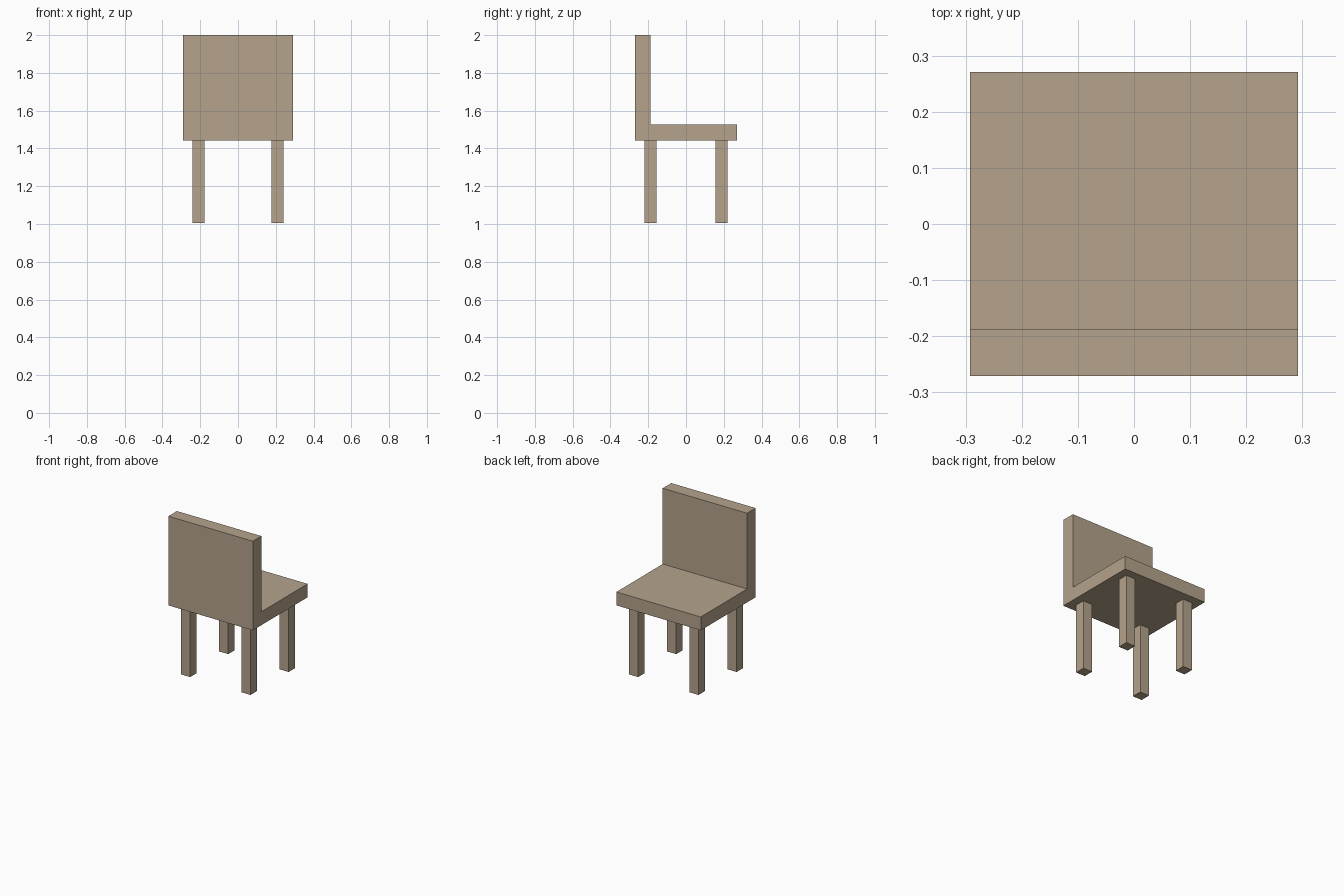
import bpy
import bmesh

if "Cube" in bpy.data.objects:
    bpy.data.objects.remove(bpy.data.objects["Cube"])

# Main dimensions
HALF_W, HALF_D = 0.292, 0.271
SEAT_BOTTOM, SEAT_TOP, BACK_TOP = 1.442, 1.526, 2.0
BACK_INNER = -0.187
LEG_BOTTOM, LEG_SIZE = 1.005, 0.064
LEG_X, LEG_Y = 0.209, 0.188

wood = bpy.data.materials.new("light_brown_wood")
wood.diffuse_color = (0.462, 0.366, 0.262, 1.0)
wood.use_nodes = True
wood.node_tree.nodes["Principled BSDF"].inputs["Base Color"].default_value = wood.diffuse_color


def make_prism(name, outline, offset):
    """Extrude a planar outline along the offset into a closed solid."""
    bm = bmesh.new()
    face = bm.faces.new([bm.verts.new(p) for p in outline])
    ext = bmesh.ops.extrude_face_region(bm, geom=[face], use_keep_orig=True)
    verts = [v for v in ext["geom"] if isinstance(v, bmesh.types.BMVert)]
    bmesh.ops.translate(bm, vec=offset, verts=verts)
    bmesh.ops.recalc_face_normals(bm, faces=bm.faces)
    mesh = bpy.data.meshes.new(name)
    bm.to_mesh(mesh)
    bm.free()
    mesh.materials.append(wood)
    obj = bpy.data.objects.new(name, mesh)
    bpy.context.collection.objects.link(obj)
    return obj


# Seat and backrest: one L-shaped side profile, extruded across the width
profile = [(-HALF_D, SEAT_BOTTOM), (HALF_D, SEAT_BOTTOM), (HALF_D, SEAT_TOP),
           (BACK_INNER, SEAT_TOP), (BACK_INNER, BACK_TOP), (-HALF_D, BACK_TOP)]
make_prism("seat_and_backrest", [(-HALF_W, y, z) for y, z in profile],
           (2 * HALF_W, 0, 0))

# Four square legs under the seat
h = LEG_SIZE / 2
for y_name, sy in (("front", -1), ("back", 1)):
    for x_name, sx in (("left", -1), ("right", 1)):
        cx, cy = sx * LEG_X, sy * LEG_Y
        square = [(cx + dx, cy + dy, LEG_BOTTOM)
                  for dx, dy in ((-h, -h), (h, -h), (h, h), (-h, h))]
        make_prism(f"{y_name}_{x_name}_leg", square,
                   (0, 0, SEAT_BOTTOM - LEG_BOTTOM))
